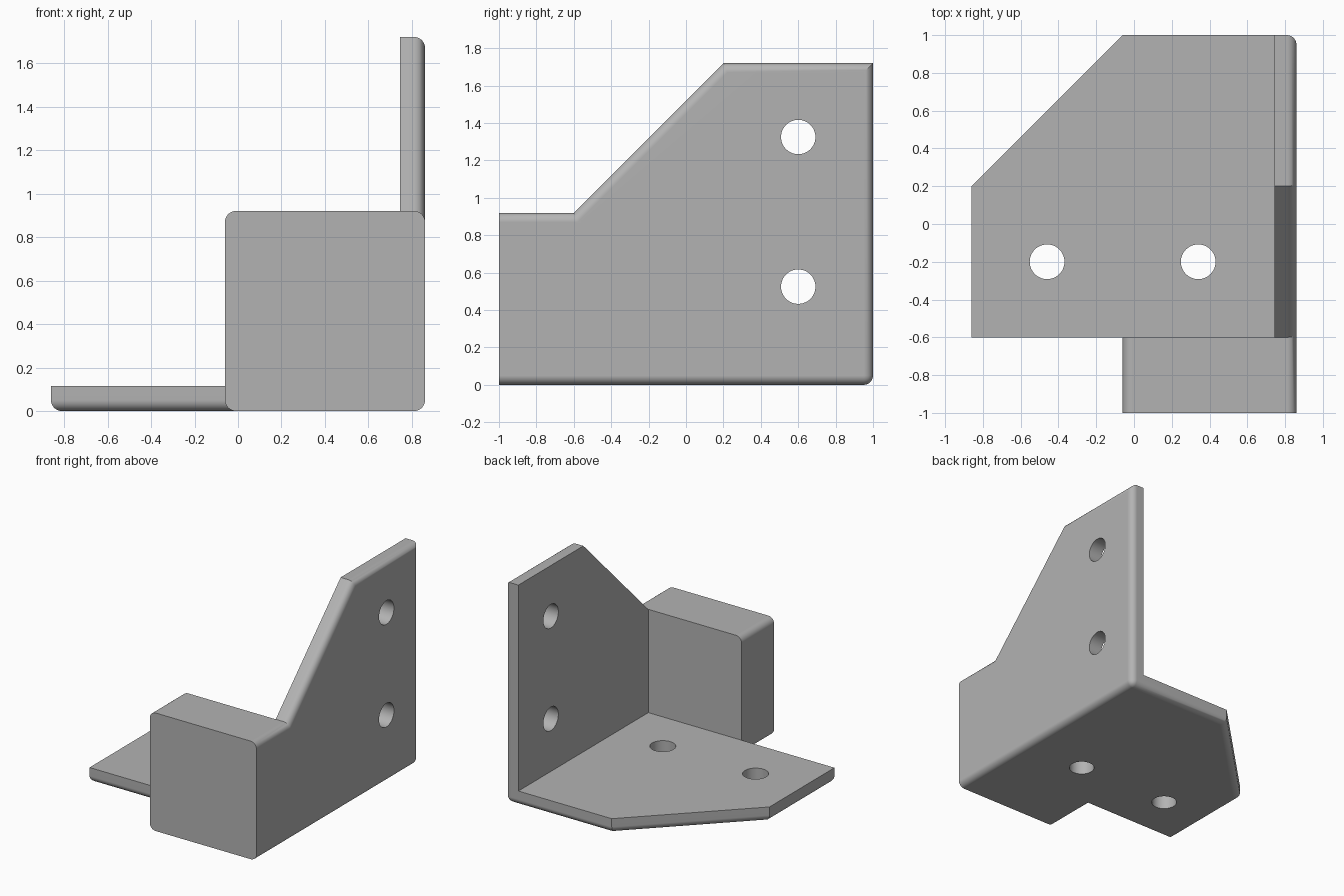
import bpy, bmesh
from mathutils import Vector, Matrix

cube = bpy.data.objects.get("Cube")
if cube:
    bpy.data.objects.remove(cube, do_unlink=True)

X, Y, H = 0.86, 1.0, 1.72      # outer limits
T = 0.115                      # plate thickness
RADIUS = 0.05                  # rounding of the outer edges
BX, BY, BZ = -0.06, -0.6, 0.92 # left, back and top of the front block

grey = bpy.data.materials.new("light grey")
grey.use_nodes = True
grey.diffuse_color = (0.45, 0.45, 0.45, 1)
grey.node_tree.nodes["Principled BSDF"].inputs["Base Color"].default_value = (0.45, 0.45, 0.45, 1)


def to_object(name, bm):
    bmesh.ops.recalc_face_normals(bm, faces=bm.faces)
    mesh = bpy.data.meshes.new(name)
    bm.to_mesh(mesh)
    bm.free()
    mesh.materials.append(grey)
    obj = bpy.data.objects.new(name, mesh)
    bpy.context.collection.objects.link(obj)
    return obj


def prism(name, outline, direction):
    """Extrude a flat outline along a direction."""
    bm = bmesh.new()
    face = bm.faces.new([bm.verts.new(p) for p in outline])
    new = bmesh.ops.extrude_face_region(bm, geom=[face])["geom"]
    bmesh.ops.translate(bm, vec=direction, verts=[v for v in new if isinstance(v, bmesh.types.BMVert)])
    return to_object(name, bm)


def cylinder(name, centre, axis, radius=0.092):
    bm = bmesh.new()
    turn = Vector((0, 0, 1)).rotation_difference(Vector(axis)).to_matrix().to_4x4()
    bmesh.ops.create_cone(bm, cap_ends=True, segments=48, radius1=radius, radius2=radius,
                          depth=0.5, matrix=Matrix.Translation(centre) @ turn)
    return to_object(name, bm)


def combine(target, tool, operation):
    """Apply a boolean and discard the tool."""
    mod = target.modifiers.new("combine", 'BOOLEAN')
    mod.operation, mod.object, mod.solver = operation, tool, 'EXACT'
    bpy.context.view_layer.objects.active = target
    bpy.ops.object.modifier_apply(modifier=mod.name)
    bpy.data.objects.remove(tool, do_unlink=True)


# Floor plate, side wall and front block
bracket = prism("corner_bracket", [(x, y, 0) for x, y in
                ((X, BY), (X, Y), (BX, Y), (-X, 0.2), (-X, BY))], (0, 0, T))
wall = prism("side_wall", [(X, y, z) for y, z in
             ((BY, 0), (Y, 0), (Y, H), (0.2, H), (BY, BZ))], (-T, 0, 0))
block = prism("front_block", [(x, -Y, z) for x, z in
              ((BX, 0), (X, 0), (X, BZ), (BX, BZ))], (0, BY + Y, 0))
combine(bracket, wall, 'UNION')
combine(bracket, block, 'UNION')

# Round the outer edges of the underside, the outer side and the block
bm = bmesh.new()
bm.from_mesh(bracket.data)
bmesh.ops.remove_doubles(bm, verts=bm.verts, dist=0.0005)
bmesh.ops.dissolve_limit(bm, angle_limit=0.01, verts=bm.verts, edges=bm.edges)


def is_outer(edge):
    a, b = (v.co for v in edge.verts)
    on = lambda axis, value: abs(a[axis] - value) < 0.002 and abs(b[axis] - value) < 0.002
    if on(1, -Y):
        return False
    return on(2, 0) or on(0, X) or (on(0, BX) and on(2, BZ))


bmesh.ops.bevel(bm, geom=[e for e in bm.edges if is_outer(e)], offset=RADIUS,
                offset_type='OFFSET', segments=6, profile=0.5, affect='EDGES', clamp_overlap=False)
bmesh.ops.recalc_face_normals(bm, faces=bm.faces)
bm.to_mesh(bracket.data)
bm.free()

# Screw holes
for x in (-0.46, 0.34):
    combine(bracket, cylinder("floor_hole", (x, -0.2, 0), (0, 0, 1)), 'DIFFERENCE')
for z in (0.525, 1.325):
    combine(bracket, cylinder("wall_hole", (X, 0.6, z), (1, 0, 0)), 'DIFFERENCE')

# Smooth roundings with flat plates
bpy.ops.object.select_all(action='DESELECT')
bracket.select_set(True)
bpy.context.view_layer.objects.active = bracket
bpy.ops.object.shade_smooth_by_angle(angle=0.5)
normals = bracket.modifiers.new("flat plates", 'WEIGHTED_NORMAL')
normals.keep_sharp = True
